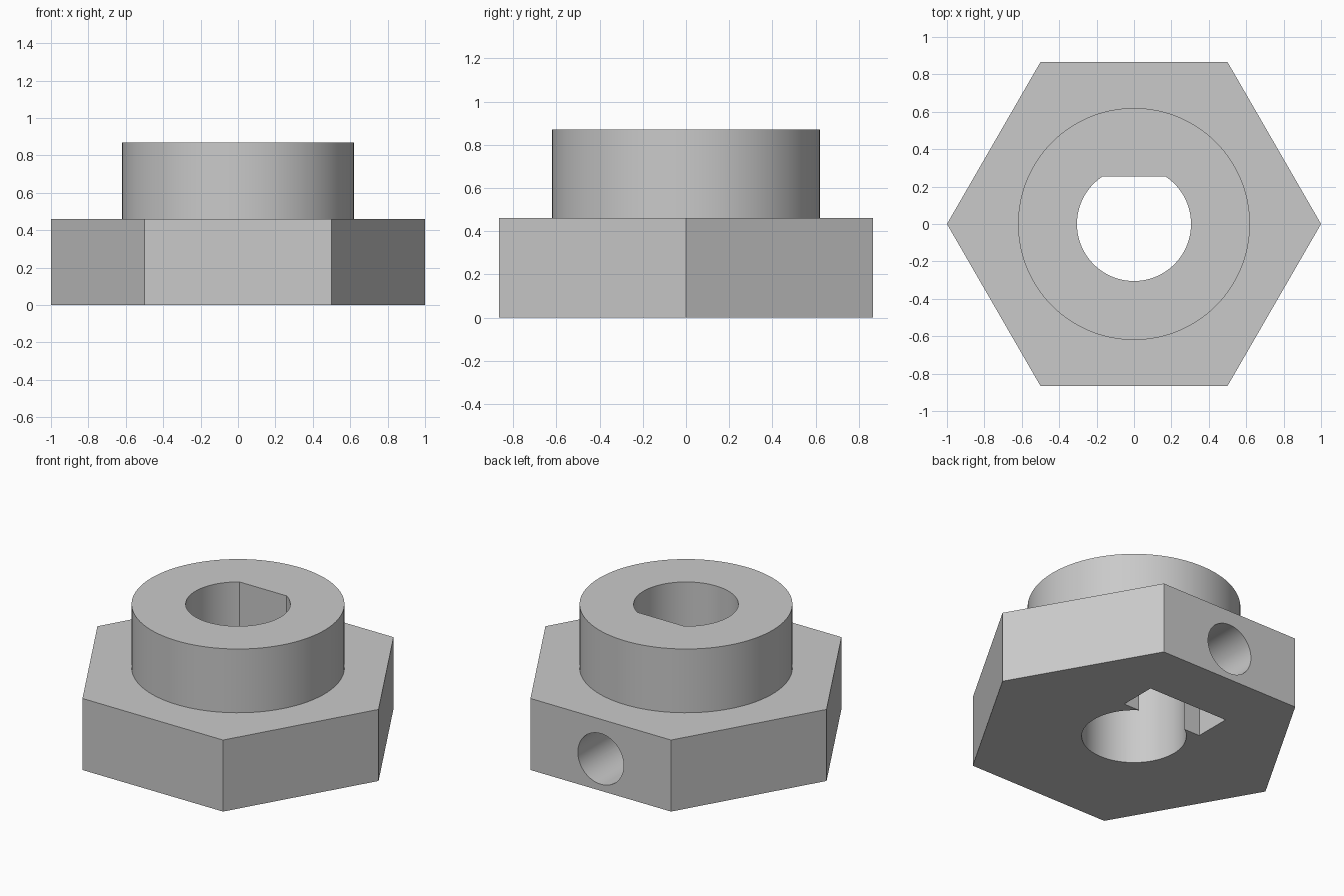
import bpy
import bmesh
from math import pi, cos, sin, asin
from mathutils import Matrix

if "Cube" in bpy.data.objects:
    bpy.data.objects.remove(bpy.data.objects["Cube"], do_unlink=True)

BASE_TOP, TOP = 0.46, 0.87
BORE_R, FLAT_Y = 0.305, 0.255

# One plain grey for the whole part
grey = bpy.data.materials.new("plain grey")
grey.use_nodes = True
colour = (0.59, 0.59, 0.59, 1)
grey.diffuse_color = colour
grey.node_tree.nodes["Principled BSDF"].inputs["Base Color"].default_value = colour


def arc(radius, count, start=0, sweep=2 * pi, closed=True):
    steps = count if closed else count - 1
    return [(radius * cos(start + sweep * i / steps),
             radius * sin(start + sweep * i / steps)) for i in range(count)]


def prism(name, outline, low, high, matrix=Matrix()):
    """Extrude a flat outline between two heights."""
    bm = bmesh.new()
    face = bm.faces.new([bm.verts.new((x, y, low)) for x, y in outline])
    grown = bmesh.ops.extrude_face_region(bm, geom=[face])["geom"]
    moved = [v for v in grown if isinstance(v, bmesh.types.BMVert)]
    bmesh.ops.translate(bm, verts=moved, vec=(0, 0, high - low))
    bmesh.ops.transform(bm, matrix=matrix, verts=bm.verts)
    bmesh.ops.recalc_face_normals(bm, faces=bm.faces)
    mesh = bpy.data.meshes.new(name)
    bm.to_mesh(mesh)
    bm.free()
    mesh.materials.append(grey)
    obj = bpy.data.objects.new(name, mesh)
    bpy.context.collection.objects.link(obj)
    return obj


def combine(target, tool, operation):
    """Apply a boolean and discard the tool."""
    bpy.context.view_layer.objects.active = target
    mod = target.modifiers.new(tool.name, "BOOLEAN")
    mod.object, mod.operation, mod.solver = tool, operation, "EXACT"
    bpy.ops.object.modifier_apply(modifier=mod.name)
    bpy.data.objects.remove(tool, do_unlink=True)


# Hexagonal base with a round collar
hub = prism("hex_hub", arc(1, 6), 0, BASE_TOP)
combine(hub, prism("collar", arc(0.62, 128), 0.2, TOP), "UNION")

# D-shaped shaft bore, flat towards the back
flat = asin(FLAT_Y / BORE_R)
bore = arc(BORE_R, 80, pi - flat, pi + 2 * flat, closed=False)
combine(hub, prism("shaft_bore", bore, -0.1, TOP + 0.1), "DIFFERENCE")

# Nut pocket open to the underside and the bore
pocket = [(-0.285, 0.252), (0.285, 0.252), (0.285, 0.49), (-0.285, 0.49)]
combine(hub, prism("nut_pocket", pocket, -0.1, 0.49), "DIFFERENCE")

# Screw hole through the back face into the pocket
turn = Matrix.Translation((0, 0, 0.205)) @ Matrix.Rotation(-pi / 2, 4, "X")
combine(hub, prism("screw_hole", arc(0.163, 64), 0.4, 1, turn), "DIFFERENCE")

# Smooth round walls, crisp edges
bpy.ops.object.select_all(action="DESELECT")
hub.select_set(True)
bpy.context.view_layer.objects.active = hub
bpy.ops.object.shade_smooth_by_angle(angle=pi / 6)
